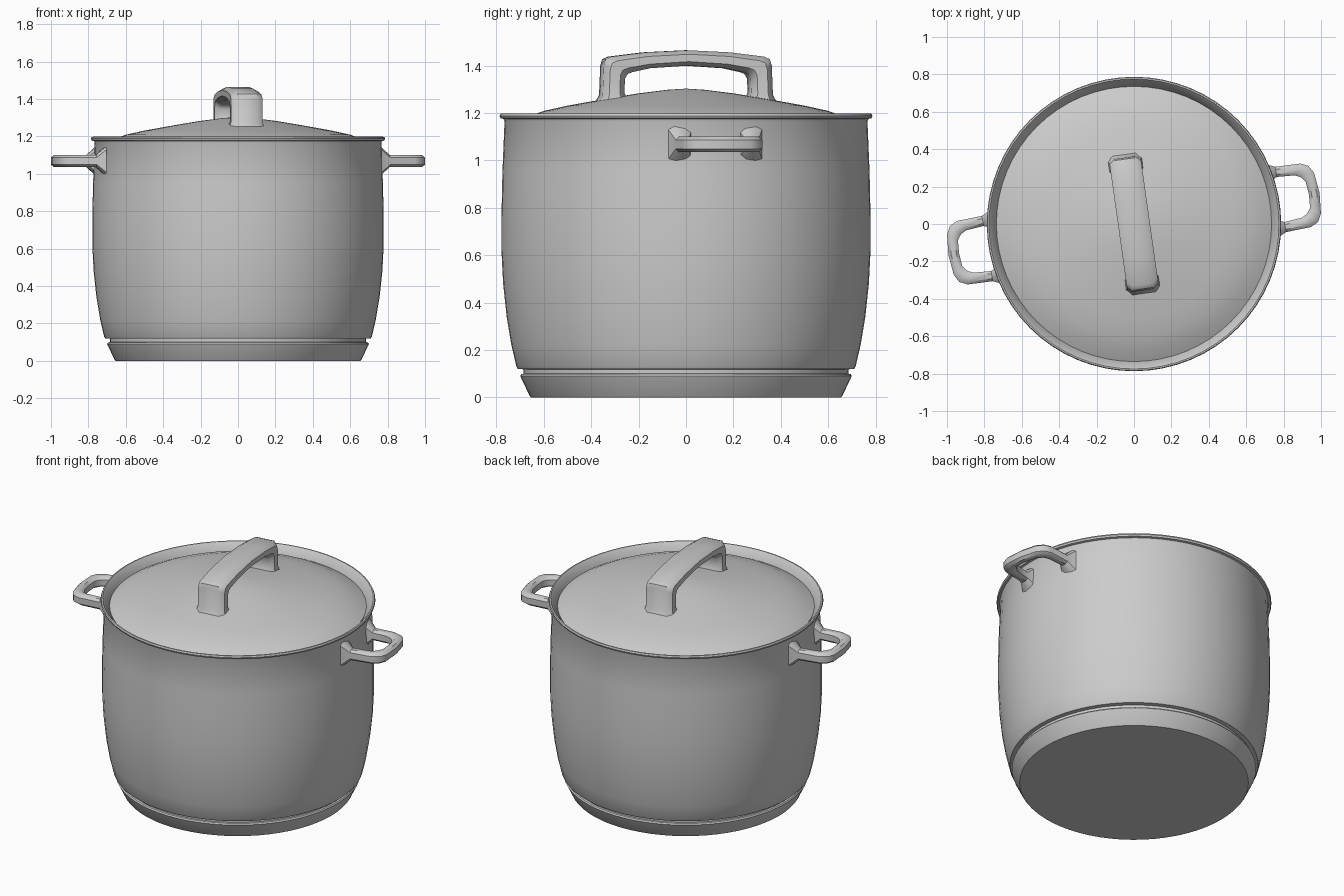
import bpy, bmesh
from math import cos, sin, pi, radians

if "Cube" in bpy.data.objects:
    bpy.data.objects.remove(bpy.data.objects["Cube"])

SEGMENTS = 64


def finish(name, bm, angle=35):
    bmesh.ops.remove_doubles(bm, verts=bm.verts, dist=1e-5)
    bmesh.ops.recalc_face_normals(bm, faces=bm.faces)
    mesh = bpy.data.meshes.new(name)
    bm.to_mesh(mesh)
    bm.free()
    ob = bpy.data.objects.new(name, mesh)
    bpy.context.collection.objects.link(ob)
    bpy.ops.object.select_all(action='DESELECT')
    ob.select_set(True)
    bpy.context.view_layer.objects.active = ob
    bpy.ops.object.shade_smooth_by_angle(angle=radians(angle))
    return ob


def lathe(name, profile):
    """Revolve (radius, z) points around the z axis."""
    bm = bmesh.new()
    verts = [bm.verts.new((r, 0, z)) for r, z in profile]
    edges = [bm.edges.new(pair) for pair in zip(verts, verts[1:])]
    bmesh.ops.spin(bm, geom=verts + edges, cent=(0, 0, 0), axis=(0, 0, 1),
                   angle=2 * pi, steps=SEGMENTS, use_merge=True)
    return finish(name, bm)


def loop_handle(name, half, half_width, chamfer, flare, place):
    """Sweep a chamfered bar along a mirrored U given as (outer, inner) points."""
    mirrored = [((-o[0], o[1]), (-i[0], i[1])) for o, i in half[-2::-1]]
    stations = half + mirrored
    bm = bmesh.new()
    rings = []
    for k, (o, i) in enumerate(stations):
        w = half_width * (flare if k in (0, len(stations) - 1) else 1)
        a, b = w - chamfer, 0.26
        section = [(-a, 0), (a, 0), (w, b), (w, 1 - b),
                   (a, 1), (-a, 1), (-w, 1 - b), (-w, b)]
        rings.append([bm.verts.new(place(i[0] + (o[0] - i[0]) * t,
                                         i[1] + (o[1] - i[1]) * t, s))
                      for s, t in section])
    for r1, r2 in zip(rings, rings[1:]):
        for j in range(8):
            n = (j + 1) % 8
            bm.faces.new((r1[j], r1[n], r2[n], r2[j]))
    bm.faces.new(rings[0])
    bm.faces.new(rings[-1])
    return finish(name, bm, 40)


# Pot with stepped base, groove, bulging wall and funnel-shaped rim
lathe("pot_body", [
    (0, 0), (0.655, 0), (0.66, 0.006), (0.70, 0.09), (0.695, 0.098),
    (0.685, 0.10), (0.685, 0.118), (0.71, 0.12), (0.716, 0.13),
    (0.737, 0.22), (0.757, 0.34), (0.772, 0.48), (0.779, 0.62),
    (0.779, 0.76), (0.775, 0.95), (0.766, 1.165), (0.77, 1.175),
    (0.783, 1.178), (0.787, 1.188), (0.783, 1.197), (0.775, 1.198),
    (0.735, 1.15), (0.732, 1.12)])

# Domed lid sitting inside the rim
lathe("lid", [
    (0, 1.303), (0.08, 1.298), (0.2, 1.283), (0.35, 1.258), (0.5, 1.231),
    (0.6, 1.209), (0.68, 1.18), (0.737, 1.15), (0.737, 1.14)])

# Arched lid handle
lid_half = [
    ((0.385, 1.235), (0.245, 1.235)), ((0.363, 1.275), (0.27, 1.285)),
    ((0.358, 1.40), (0.268, 1.345)), ((0.35, 1.427), (0.256, 1.365)),
    ((0.325, 1.438), (0.235, 1.373)), ((0.18, 1.456), (0.16, 1.389)),
    ((0, 1.465), (0, 1.40))]
turn = radians(8)
loop_handle("lid_handle", lid_half, 0.085, 0.03, 1.15,
            lambda v, z, s: (s * cos(turn) - v * sin(turn),
                             s * sin(turn) + v * cos(turn), z))

# Pair of side handles, half a turn apart
side_half = [
    ((0.20, 0.745), (0.10, 0.745)), ((0.177, 0.795), (0.122, 0.795)),
    ((0.172, 0.93), (0.115, 0.89)), ((0.152, 0.972), (0.10, 0.92)),
    ((0.11, 0.995), (0.07, 0.943)), ((0, 1.006), (0, 0.948))]
for name, deg in (("right_handle", 9.5), ("left_handle", 189.5)):
    a = radians(deg)
    loop_handle(name, side_half, 0.033, 0.014, 2.3,
                lambda v, u, s, a=a: (u * cos(a) - v * sin(a),
                                      u * sin(a) + v * cos(a), 1.068 + s))
